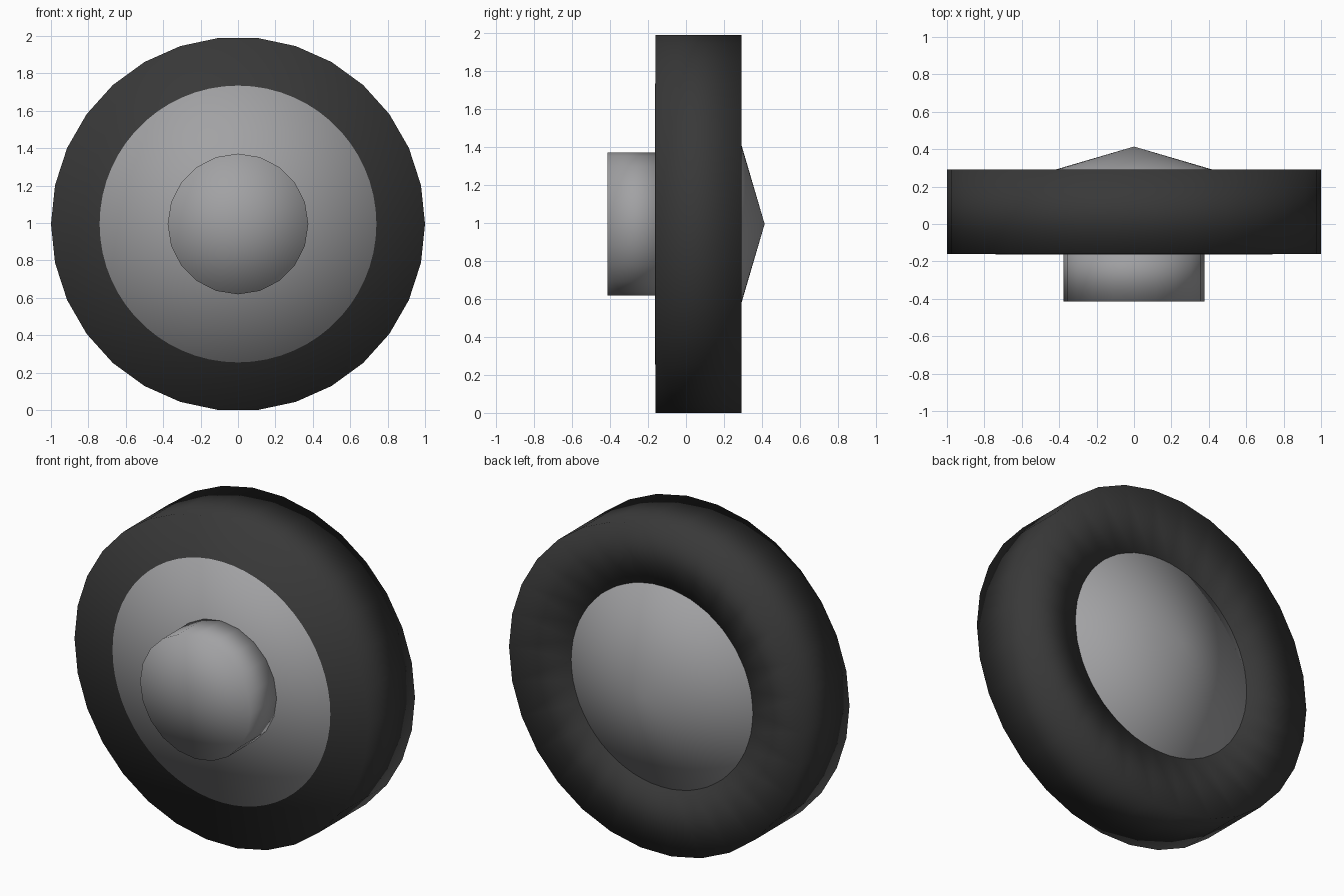
import bpy, bmesh, math

if "Cube" in bpy.data.objects:
    bpy.data.objects.remove(bpy.data.objects["Cube"])

CZ = 0.9945  # axle height


def material(name, rgb):
    m = bpy.data.materials.new(name)
    m.diffuse_color = (*rgb, 1)
    m.use_nodes = True
    m.node_tree.nodes["Principled BSDF"].inputs["Base Color"].default_value = m.diffuse_color
    return m


def lathe(name, profile, sides, mat):
    """Revolve (radius, y) points about the axle; radius 0 gives a pole."""
    bm = bmesh.new()
    rings = []
    for r, y in profile:
        n = 1 if r == 0 else sides
        rings.append([bm.verts.new((r * math.cos(2 * math.pi * i / sides), y,
                                    r * math.sin(2 * math.pi * i / sides)))
                      for i in range(n)])
    for a, b in zip(rings, rings[1:]):
        for i in range(sides):
            j = (i + 1) % sides
            if len(a) == 1:
                bm.faces.new((a[0], b[i], b[j]))
            elif len(b) == 1:
                bm.faces.new((a[i], b[0], a[j]))
            else:
                bm.faces.new((a[i], b[i], b[j], a[j]))
    bmesh.ops.recalc_face_normals(bm, faces=bm.faces)
    for f in bm.faces:
        f.smooth = True
    me = bpy.data.meshes.new(name)
    bm.to_mesh(me)
    bm.free()
    me.materials.append(mat)
    ob = bpy.data.objects.new(name, me)
    ob.location.z = CZ
    bpy.context.collection.objects.link(ob)
    return ob


rubber = material("dark rubber", (0.04, 0.04, 0.04))
metal = material("grey metal", (0.36, 0.36, 0.37))

# Tyre: flat front, dished back with an inner lip
lathe("tyre", [(0, -0.16), (1, -0.16), (1, 0.291), (0.6, 0.23),
               (0.58, 0.0), (0, 0.0)], 30, rubber)
# Rim: flat disc in front, shallow cone behind
lathe("rim", [(0, -0.162), (0.74, -0.162), (0.74, 0.197), (0, 0.414)], 60, metal)
# Hub: short drum on the front
lathe("hub", [(0, -0.414), (0.376, -0.414), (0.376, -0.1), (0, -0.1)], 20, metal)
